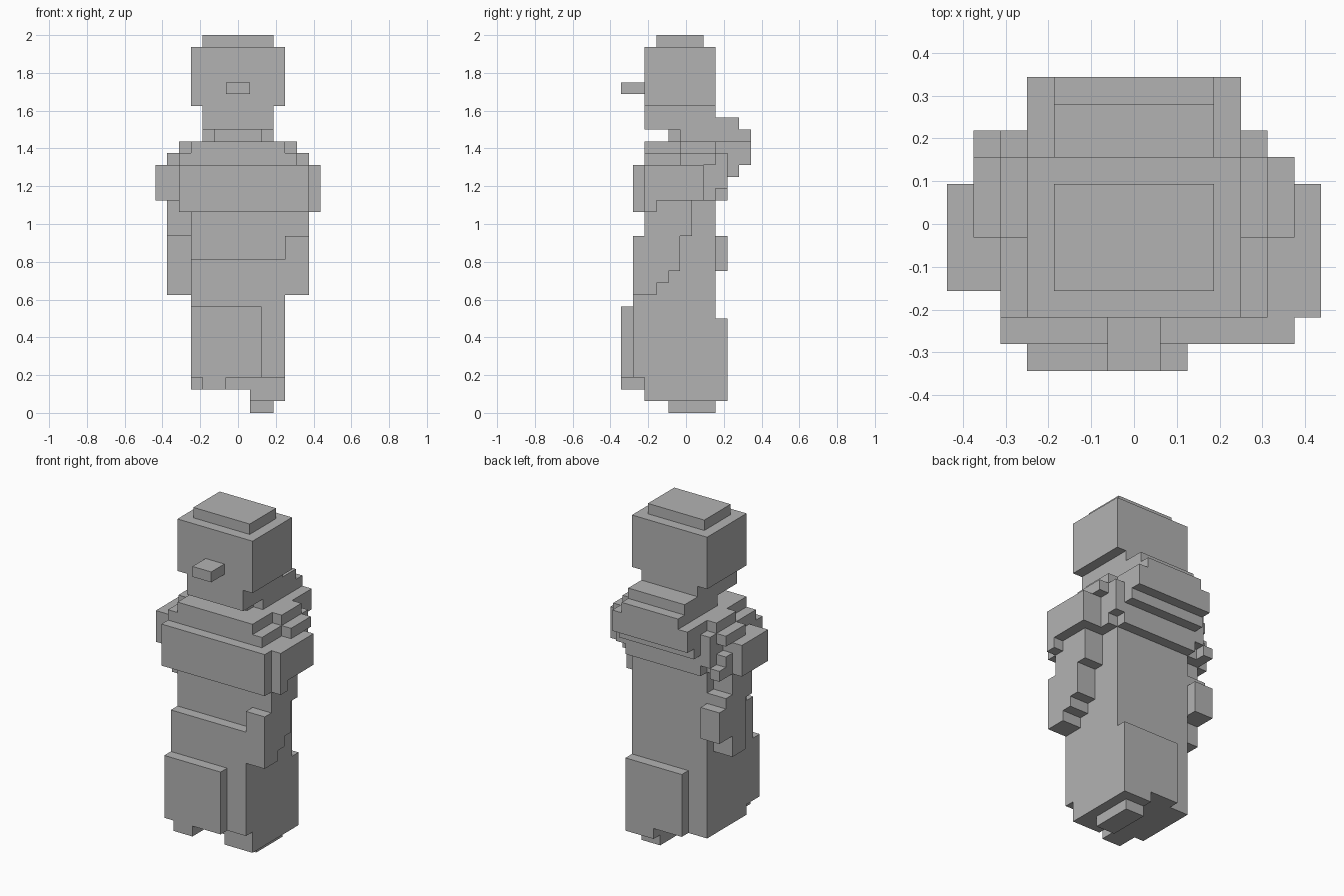
import bpy, bmesh
from mathutils import Matrix, Vector

cube = bpy.data.objects.get("Cube")
if cube:
    bpy.data.objects.remove(cube)

CELL = 1 / 16

grey = bpy.data.materials.new("plain grey")
grey.use_nodes = True
colour = (0.45, 0.45, 0.45, 1)
grey.diffuse_color = colour
grey.node_tree.nodes["Principled BSDF"].inputs["Base Color"].default_value = colour


def box(x0, x1, y0, y1, z0, z1):
    """Box in whole cells; y counts from the front, z from the ground."""
    return (Vector((x0, y0 - 5.5, z0)) * CELL, Vector((x1, y1 - 5.5, z1)) * CELL)


def part(name, *boxes):
    bm = bmesh.new()
    for low, high in boxes:
        place = Matrix.Translation((low + high) / 2) @ Matrix.Diagonal((*(high - low), 1))
        bmesh.ops.create_cube(bm, size=1, matrix=place)
    mesh = bpy.data.meshes.new(name)
    bm.to_mesh(mesh)
    bm.free()
    mesh.materials.append(grey)
    obj = bpy.data.objects.new(name, mesh)
    bpy.context.collection.objects.link(obj)
    return obj


def wide(half, *rest):
    """Box symmetric about the middle."""
    return box(-half, half, *rest)


# Head
part("head", wide(4, 2, 8, 26, 31), wide(3, 3, 7, 31, 32))
part("jaw", wide(3, 2, 8, 24, 26))
part("nose", wide(1, 0, 2, 27, 28))
part("neck", wide(2, 4, 8, 23, 24))

# Hood lying on the upper back
part("hood",
     wide(3, 8, 10, 24, 25),
     wide(3, 5, 11, 23, 24),
     wide(4, 8, 11, 21, 23),
     wide(4, 8, 10, 20, 21))

# Shoulder cape
part("cape",
     wide(4, 2, 8, 22, 23),
     wide(5, 5, 8, 22, 23),
     wide(6, 5, 8, 21, 22),
     wide(5, 2, 8, 18, 22),
     wide(5, 8, 9, 19, 22),
     wide(4, 8, 9, 18, 19))
part("cape_front", box(-5, 6, 1, 2, 17, 21), wide(5, 2, 3, 17, 18))
part("cape_back_corner", box(-6, -5, 7, 8, 18, 20), box(-6, -5, 8, 9, 18, 19))

# Arms, one swung forward and one back
part("left_shoulder", box(5, 7, 2, 7, 18, 21), box(5, 7, 2, 3, 17, 18))
part("right_shoulder", box(-7, -5, 3, 7, 18, 21))
part("left_sleeve",
     box(4, 6, 2, 6, 15, 18),
     box(4, 6, 1, 5, 12, 15),
     box(4, 6, 1, 4, 11, 12),
     box(4, 6, 1, 3, 10, 11))
part("right_sleeve",
     box(-6, -4, 4, 7, 16, 18),
     box(-6, -4, 4, 8, 15, 16),
     box(-6, -4, 5, 9, 12, 15),
     box(-6, -4, 5, 7, 10, 12))

# Robe and legs
part("robe", wide(4, 2, 8, 3, 18))
part("robe_front", wide(4, 1, 2, 3, 13))
part("right_leg_front", box(-4, 2, 0, 1, 3, 9))
part("right_toe", box(-3, -1, 0, 2, 2, 3))
part("right_hem", box(-4, 1, 2, 8, 2, 3))
part("left_leg_back", box(-2, 4, 8, 9, 2, 8), box(1, 4, 8, 9, 1, 2))
part("left_hem", box(1, 4, 2, 8, 1, 3))
part("left_foot", box(1, 3, 4, 8, 0, 1))
